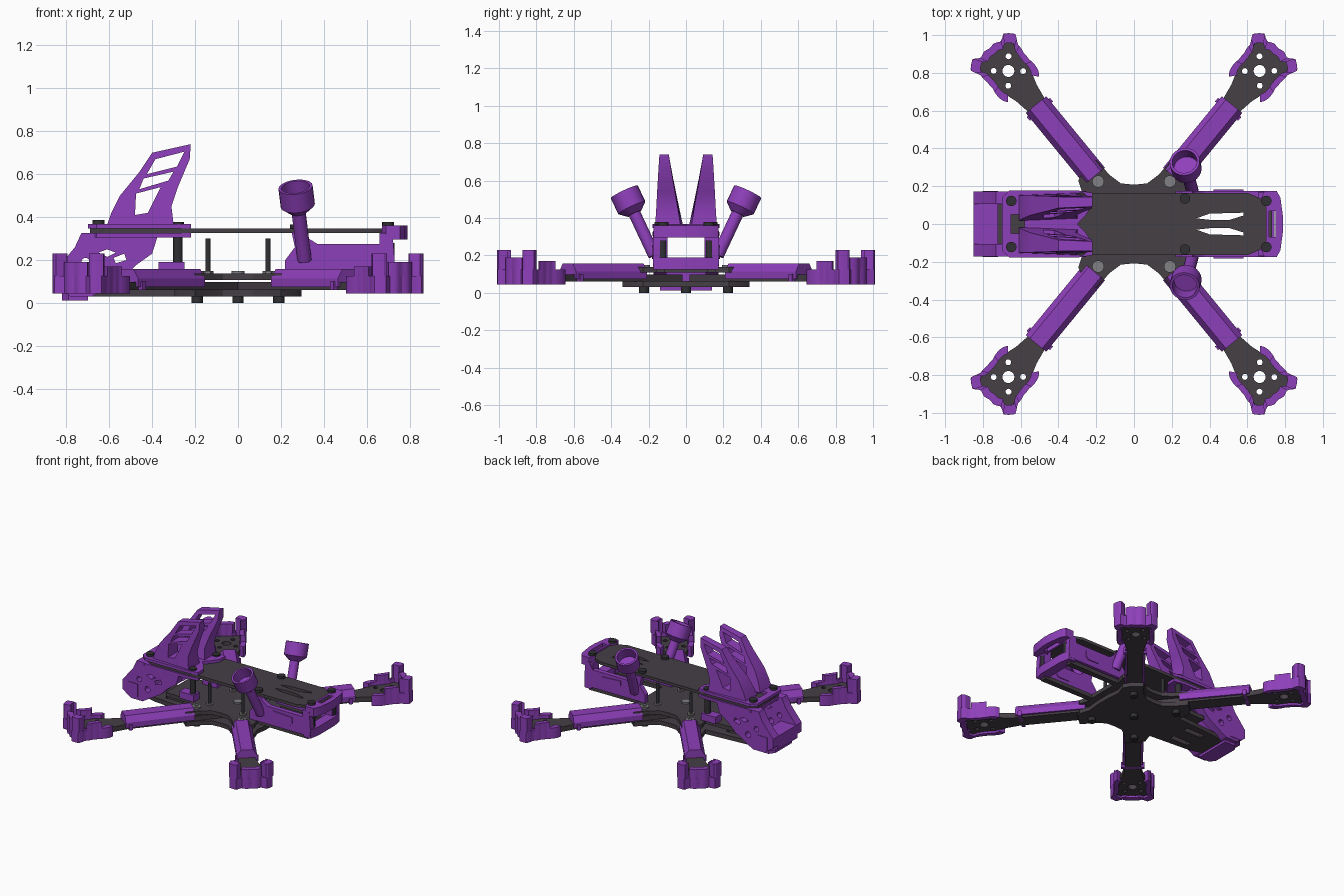
import bpy, bmesh, math
from mathutils import Matrix, Vector

if "Cube" in bpy.data.objects:
    bpy.data.objects.remove(bpy.data.objects["Cube"])


def material(name, rgb):
    m = bpy.data.materials.new(name)
    m.use_nodes = True
    m.diffuse_color = (*rgb, 1)
    m.node_tree.nodes["Principled BSDF"].inputs["Base Color"].default_value = (*rgb, 1)
    return m


PURPLE = material("purple plastic", (0.27, 0.05, 0.49))
CARBON = material("carbon black", (0.06, 0.05, 0.06))
STEEL = material("grey steel", (0.22, 0.22, 0.23))
BOLT = material("black steel", (0.03, 0.03, 0.035))
ID = Matrix()
XZ = Matrix.Rotation(math.pi / 2, 4, 'X')      # profile plane x-z, depth along -y
parts = []


def add(name, bm, mat, matrix=ID, warp=None):
    bm.transform(matrix)
    if warp:
        for v in bm.verts:
            v.co = warp(v.co)
    bmesh.ops.remove_doubles(bm, verts=bm.verts, dist=0.0001)
    bmesh.ops.recalc_face_normals(bm, faces=bm.faces)
    mesh = bpy.data.meshes.new(name)
    bm.to_mesh(mesh)
    bm.free()
    mesh.materials.append(mat)
    ob = bpy.data.objects.new(name, mesh)
    bpy.context.collection.objects.link(ob)
    parts.append(ob)
    return ob


def plate(name, loops, lo, hi, mat, matrix=ID, warp=None):
    """Extrude an outline (first loop) with holes (other loops) from lo to hi."""
    cu = bpy.data.curves.new(name + " outline", 'CURVE')
    cu.dimensions = '2D'
    cu.fill_mode = 'BOTH'
    cu.extrude = (hi - lo) / 2
    for loop in loops:
        sp = cu.splines.new('POLY')
        sp.points.add(len(loop) - 1)
        for p, (x, y) in zip(sp.points, loop):
            p.co = (x, y, 0, 1)
        sp.use_cyclic_u = True
    tmp = bpy.data.objects.new(name + " outline", cu)
    bpy.context.collection.objects.link(tmp)
    dg = bpy.context.evaluated_depsgraph_get()
    mesh = bpy.data.meshes.new_from_object(tmp.evaluated_get(dg))
    bm = bmesh.new()
    bm.from_mesh(mesh)
    bpy.data.objects.remove(tmp)
    bpy.data.curves.remove(cu)
    bpy.data.meshes.remove(mesh)
    return add(name, bm, mat, matrix @ Matrix.Translation((0, 0, (lo + hi) / 2)), warp)


def lathe(name, profile, mat, start, axis=(0, 0, 1), sides=20):
    bm = bmesh.new()
    vs = [bm.verts.new((r, 0, h)) for r, h in profile]
    es = [bm.edges.new(pair) for pair in zip(vs, vs[1:])]
    bmesh.ops.spin(bm, geom=vs + es, axis=(0, 0, 1), cent=(0, 0, 0), steps=sides,
                   angle=2 * math.pi, use_merge=True)
    turn = Vector(axis).to_track_quat('Z', 'Y').to_matrix().to_4x4()
    return add(name, bm, mat, Matrix.Translation(start) @ turn)


def rod(name, r, length, mat, start, axis=(0, 0, 1), sides=16):
    return lathe(name, [(0, 0), (r, 0), (r, length), (0, length)], mat, start, axis, sides)


def circle(x, y, r, n=14):
    return [(x + r * math.cos(2 * math.pi * i / n), y + r * math.sin(2 * math.pi * i / n)) for i in range(n)]


def rect(x0, x1, y0, y1):
    return [(x0, y0), (x1, y0), (x1, y1), (x0, y1)]


def mirror_y(half):
    return half + [(x, -y) for x, y in reversed(half)]


# Arms, arm covers and motor guards
LOBES = [(0, .155), (12, .165), (26, .16), (32, .2), (50, .2), (58, .15),
         (80, .125), (100, .125), (130, .16), (150, .17), (180, .2)]


def radius(deg):
    d = abs(deg)
    for (a, ra), (b, rb) in zip(LOBES, LOBES[1:]):
        if d <= b:
            return ra + (rb - ra) * (d - a) / (b - a)


def arc(a, b, k=1.0):
    n = max(2, round((b - a) / 4))
    out = []
    for i in range(n + 1):
        d = a + (b - a) * i / n
        r = radius(d) * k
        out.append((r * math.cos(math.radians(d)), r * math.sin(math.radians(d))))
    return out


WALLS = [(-140, 140, .045, .125), (-26, 26, .125, .19), (31, 54, .125, .23), (-54, -31, .125, .23),
         (62, 108, .125, .17), (-108, -62, .125, .17)]
ALONG_U = Matrix(((0, 0, 1, 0), (1, 0, 0, 0), (0, 1, 0, 0), (0, 0, 0, 1)))
COVER = [(-.07, .075), (.07, .075), (.07, .115), (.042, .158), (-.042, .158), (-.07, .115)]
arm_frame = Matrix.Translation((.665, .81, 0)) @ Matrix.Rotation(math.radians(50.6), 4, 'Z')
motor_holes = [circle(0, 0, .032)] + [circle(.078 * math.cos(a), .078 * math.sin(a), .016, 10)
                                      for a in (math.radians(40 + 90 * i) for i in range(4))]
for sx in (-1, 1):
    for sy in (-1, 1):
        tag = ("front" if sy < 0 else "back") + ("_left" if sx > 0 else "_right")
        M = Matrix.Diagonal((sx, sy, 1, 1)) @ arm_frame
        outline = arc(0, 130, .76) + [(-.15, .07), (-.24, .055), (-.98, .055)]
        plate(tag + "_arm", [mirror_y(outline)[:-1]] + motor_holes, .06, .098, CARBON, M)
        plate(tag + "_arm_cover", [COVER], -.72, -.23, PURPLE, M @ ALONG_U)
        plate(tag + "_arm_clip", [rect(-.08, .08, .06, .1)], -.275, -.25, PURPLE, M @ ALONG_U)
        for a, b, lo, hi in WALLS:
            plate(tag + "_motor_guard", [arc(a, b) + arc(a, b, .74)[::-1]], lo, hi, PURPLE, M)

# Carbon frame plates
right_lobe = [(.27, .155), (.295, .23), (.27, .28), (.2, .34), (.13, .26), (.07, .215)]
lobes = right_lobe + [(0, .208)] + [(-x, y) for x, y in reversed(right_lobe)]
plate("bottom_plate", [mirror_y([(.28, .06)] + lobes + [(-.6, .13), (-.73, .1)])]
      + [rect(-.55, -.4, s - .02, s + .02) for s in (-.07, .07)], .03, .062, CARBON)
plate("middle_plate", [mirror_y([(.28, .115), (.7, .115), (.7, .16)] + lobes + [(-.5, .15)])],
      .108, .138, CARBON)
slots = [[(.33, s * .03), (.4, s * .055), (.58, s * .06), (.58, s * .045), (.5, s * .02),
          (.42, s * .02)] for s in (-1, 1)]
plate("top_plate", [mirror_y([(.73, .1), (.66, .14), (.6, .165), (-.62, .165), (-.69, .12)])] + slots,
      .325, .347, CARBON)

# Nose: side panels, end walls, bumper and lower bar
PANEL = [(.22, .14), (.72, .14), (.73, .2), (.72, .325), (.69, .325), (.66, .275), (.37, .275),
         (.33, .3), (.31, .33), (.25, .33), (.265, .26), (.22, .2)]
for s in (-1, 1):
    side = "left" if s > 0 else "right"
    off = Matrix.Translation((0, s * .158, 0)) @ XZ
    plate(side + "_nose_panel", [PANEL], -.018, .018, PURPLE, off)
    plate(side + "_panel_boss", [[(.42, .22), (.47, .18), (.56, .18), (.58, .2), (.58, .245), (.42, .255)]],
          -.024, .024, PURPLE, off)
    plate(side + "_end_wall", [rect(.66, .72, .14, .325)], -.035, .035, PURPLE,
          Matrix.Translation((0, s * .135, 0)) @ XZ)
    rod(side + "_nose_standoff", .024, .1, BOLT, (.705, s * .125, .18))
    # Antenna stalk and open cup
    base, rim = Vector((.31, s * .17, .2)), Vector((.268, s * .33, .54))
    axis = (rim - base).normalized()
    rod(side + "_antenna_stalk", .033, (rim - base).length - .11, PURPLE, base, axis)
    lathe(side + "_antenna_cup", [(0, 0), (.04, 0), (.08, .035), (.08, .13), (.066, .13),
                                  (.066, .05), (0, .05)], PURPLE, rim - axis * .13, axis, 24)
plate("nose_bumper", [mirror_y([(.79, .03), (.775, .14), (.755, .175), (.69, .175), (.67, .13),
                                (.7, .085), (.7, .03)]), rect(.715, .75, -.07, .07)], .295, .36, PURPLE)
plate("nose_lower_bar", [mirror_y([(.745, .1), (.73, .175), (.67, .175), (.67, .1)])], .125, .19, PURPLE)

# Tail: bumper, walls and top mount
plate("tail_bumper", [mirror_y([(-.72, .175), (-.8, .175), (-.85, .12)])], .05, .15, PURPLE)
plate("tail_skid", [mirror_y([(-.7, .14), (-.79, .14), (-.82, .1)])], .012, .05, PURPLE)
TAIL = [(-.85, .08), (-.85, .15), (-.76, .26), (-.73, .325), (-.37, .325), (-.4, .23), (-.47, .18),
        (-.53, .12), (-.68, .03), (-.78, .03)]
VENTS = [[(-.65, .235), (-.61, .25), (-.57, .235), (-.61, .215)],
         [(-.58, .21), (-.53, .23), (-.52, .2), (-.57, .185)], circle(-.71, .19, .02), circle(-.64, .13, .022)]


def fin_warp(sign):
    def warp(v):
        t = max(0, min(1, (v.z - .36) / .38))
        centre = .092 + .025 * t + .04 * (v.x + .42) * (1 - t)
        return Vector((v.x, sign * (centre + v.y * (.068 - .043 * t)), v.z))
    return warp


FIN = [(-.22, .74), (-.4, .7), (-.46, .61), (-.55, .5), (-.59, .42), (-.61, .365), (-.3, .365),
       (-.31, .45), (-.28, .54), (-.225, .67)]
FIN_GAPS = [[(-.385, .67), (-.25, .705), (-.285, .635), (-.425, .6)],
            [(-.44, .58), (-.3, .612), (-.325, .57), (-.46, .53)],
            [(-.475, .51), (-.36, .54), (-.42, .42), (-.48, .41)]]
for s in (-1, 1):
    side = "left" if s > 0 else "right"
    plate(side + "_tail_wall", [TAIL] + VENTS, -.033, .033, PURPLE, Matrix.Translation((0, s * .138, 0)) @ XZ)
    plate(side + "_tail_fin", [FIN] + FIN_GAPS, -1, 1, PURPLE, XZ, fin_warp(s))
    plate(side + "_standoff_foot", [rect(-.37, -.25, s * .14 - .035, s * .14 + .035)], .138, .19, PURPLE)
    rod(side + "_tail_standoff", .022, .16, BOLT, (-.28, s * .14, .18))
mount = [(-.3, .0), (-.26, .04), (-.22, .1), (-.22, .165), (-.3, .178), (-.66, .178), (-.7, .14)]
for lo, hi in ((.305, .325), (.347, .368)):
    plate("tail_top_mount", [mirror_y(mount)[:-1], rect(-.65, -.58, -.05, .05)], lo, hi, PURPLE)

# Hardware
for s in (-1, 1):
    for x, y, z in ((.27, .135, .347), (.7, .122, .36), (-.65, .122, .368), (-.28, .14, .36)):
        rod("top_bolt", .028, .018, BOLT, (x, s * y, z))
    for x in (-.19, .19):
        rod("frame_bolt", .026, .03, BOLT, (x, s * .225, 0))
        lathe("frame_washer", [(0, 0), (.032, 0), (.032, .01), (.014, .01), (.014, .004), (0, .004)],
              STEEL, (x, s * .225, .138))
    for x in (-.14, .14):
        rod("stack_post", .012, .19, BOLT, (x, s * .14, .11))
        rod("stack_nut", .026, .012, STEEL, (x, s * .14, .138), sides=6)
rod("centre_bolt", .026, .03, BOLT, (0, 0, 0))
rod("centre_nut", .03, .012, STEEL, (0, 0, .138))

# Smooth the round parts, keep edges crisp
bpy.ops.object.select_all(action='DESELECT')
for ob in parts:
    ob.select_set(True)
bpy.context.view_layer.objects.active = parts[0]
bpy.ops.object.shade_smooth_by_angle(angle=math.radians(28))
